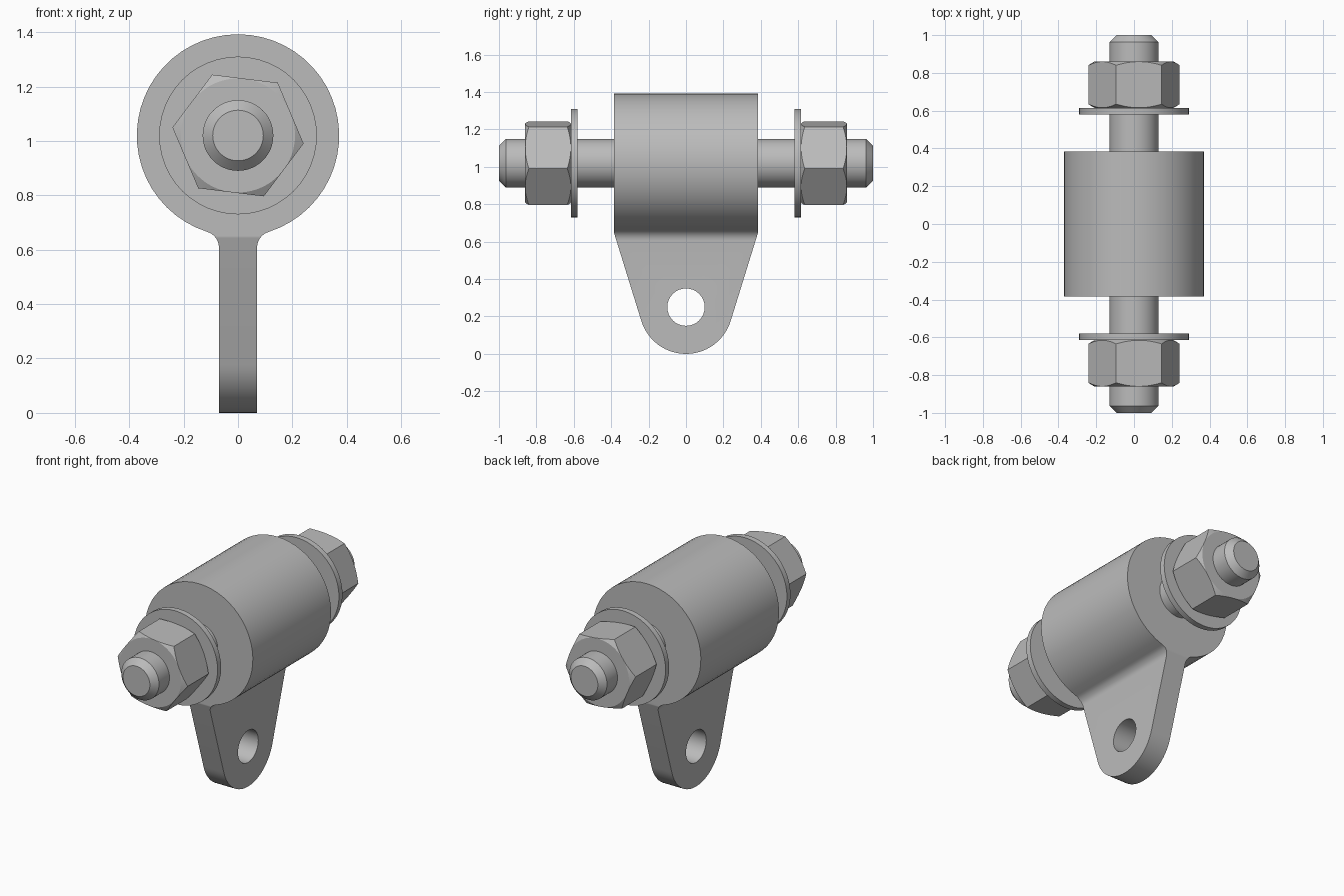
import bpy
import bmesh
from math import sin, cos, pi, radians, sqrt, acos, atan2
from mathutils import Matrix, Vector

if "Cube" in bpy.data.objects:
    bpy.data.objects.remove(bpy.data.objects["Cube"], do_unlink=True)

AXIS_Z = 1.02      # height of the bolt axis
BARREL_R = 0.372
BARREL_HALF = 0.385
ROD_R = 0.13
NUT_R = 0.243

steel = bpy.data.materials.new("steel grey")
steel.use_nodes = True
grey = (0.5, 0.5, 0.5, 1)
steel.diffuse_color = grey
steel.node_tree.nodes["Principled BSDF"].inputs["Base Color"].default_value = grey


def arc(cx, cy, r, start, end, steps):
    angles = [start + (end - start) * i / steps for i in range(steps + 1)]
    return [(cx + r * cos(a), cy + r * sin(a)) for a in angles]


def make_object(name, bm):
    bmesh.ops.recalc_face_normals(bm, faces=bm.faces)
    mesh = bpy.data.meshes.new(name)
    bm.to_mesh(mesh)
    bm.free()
    mesh.materials.append(steel)
    obj = bpy.data.objects.new(name, mesh)
    bpy.context.collection.objects.link(obj)
    return obj


def prism(name, outline, axis, low, high):
    """Extrude a closed outline along x (outline in y, z) or y (outline in x, z)."""
    bm = bmesh.new()
    if axis == "x":
        verts = [bm.verts.new((low, u, v)) for u, v in outline]
        step = Vector((high - low, 0, 0))
    else:
        verts = [bm.verts.new((u, low, v)) for u, v in outline]
        step = Vector((0, high - low, 0))
    face = bm.faces.new(verts)
    extruded = bmesh.ops.extrude_face_region(bm, geom=[face], use_keep_orig=True)
    moved = [g for g in extruded["geom"] if isinstance(g, bmesh.types.BMVert)]
    bmesh.ops.translate(bm, verts=moved, vec=step)
    return make_object(name, bm)


def lathe(name, profile, segments=48):
    """Spin (radius, y) points around the bolt axis."""
    bm = bmesh.new()
    verts = [bm.verts.new((r, y, 0)) for r, y in profile]
    edges = [bm.edges.new(pair) for pair in zip(verts, verts[1:])]
    bmesh.ops.spin(bm, geom=verts + edges, axis=(0, 1, 0), cent=(0, 0, 0),
                   angle=2 * pi, steps=segments)
    bmesh.ops.remove_doubles(bm, verts=bm.verts, dist=1e-5)
    bmesh.ops.translate(bm, verts=bm.verts, vec=(0, 0, AXIS_Z))
    return make_object(name, bm)


def combine(obj, cutter, operation):
    mod = obj.modifiers.new("cut", "BOOLEAN")
    mod.operation = operation
    mod.solver = "EXACT"
    mod.object = cutter
    graph = bpy.context.evaluated_depsgraph_get()
    result = bpy.data.meshes.new_from_object(obj.evaluated_get(graph))
    obj.modifiers.clear()
    obj.data = result
    bpy.data.objects.remove(cutter, do_unlink=True)


def smooth(obj):
    bpy.ops.object.select_all(action="DESELECT")
    obj.select_set(True)
    bpy.context.view_layer.objects.active = obj
    bpy.ops.object.shade_smooth_by_angle(angle=radians(25))


# Barrel and lug: keyhole outline with filleted neck
half, fillet = 0.07, 0.06
fx = half + fillet
fz = AXIS_Z - sqrt((BARREL_R + fillet) ** 2 - fx ** 2)
tangent = atan2(fz - AXIS_Z, fx)
neck = arc(fx, fz, fillet, pi, tangent + pi, 6)
outline = [(half, -0.1)] + neck
outline += arc(0, AXIS_Z, BARREL_R, tangent, pi - tangent, 48)[1:-1]
outline += [(-x, z) for x, z in reversed(neck)] + [(-half, -0.1)]
body = prism("barrel_with_lug", outline, "y", -BARREL_HALF, BARREL_HALF)

# Taper the lug to a rounded foot
eye_z = foot_r = 0.25
dy, dz = BARREL_HALF, AXIS_Z - BARREL_R - eye_z
turn = atan2(dz, dy) - acos(foot_r / sqrt(dy * dy + dz * dz))
foot = arc(0, eye_z, foot_r, -pi - turn, turn, 28)
ty, tz = foot[-1]
reach = ty + (1.6 - tz) * (BARREL_HALF - ty) / (eye_z + dz - tz)
taper = prism("taper_cutter", foot + [(reach, 1.6), (-reach, 1.6)], "x", -1, 1)
combine(body, taper, "INTERSECT")

# Eye through the lug
eye = prism("eye_cutter", arc(0, eye_z, 0.1, 0, 2 * pi, 32)[:-1], "x", -1, 1)
combine(body, eye, "DIFFERENCE")
smooth(body)

# Threaded rod with chamfered tips
smooth(lathe("rod", [(0, -1), (0.093, -1), (ROD_R, -0.963),
                     (ROD_R, 0.963), (0.093, 1), (0, 1)]))

# Washer and chamfered nut at each end
for side, label in ((-1, "front"), (1, "back")):
    smooth(lathe(label + "_washer", [(ROD_R, side * 0.58), (0.29, side * 0.58),
                                     (0.29, side * 0.615), (ROD_R, side * 0.615)]))
    y0, y1 = sorted((side * 0.615, side * 0.86))
    hexagon = arc(0, AXIS_Z, NUT_R, radians(-7), radians(293), 5)
    nut = prism(label + "_nut", hexagon, "y", y0, y1)
    inner, outer, c = 0.208, 0.26, 0.03
    bevel = lathe("nut_cutter", [(0, y0 - 0.001), (inner, y0 - 0.001), (outer, y0 + c),
                                 (outer, y1 - c), (inner, y1 + 0.001), (0, y1 + 0.001)], 72)
    combine(nut, bevel, "INTERSECT")
    smooth(nut)
